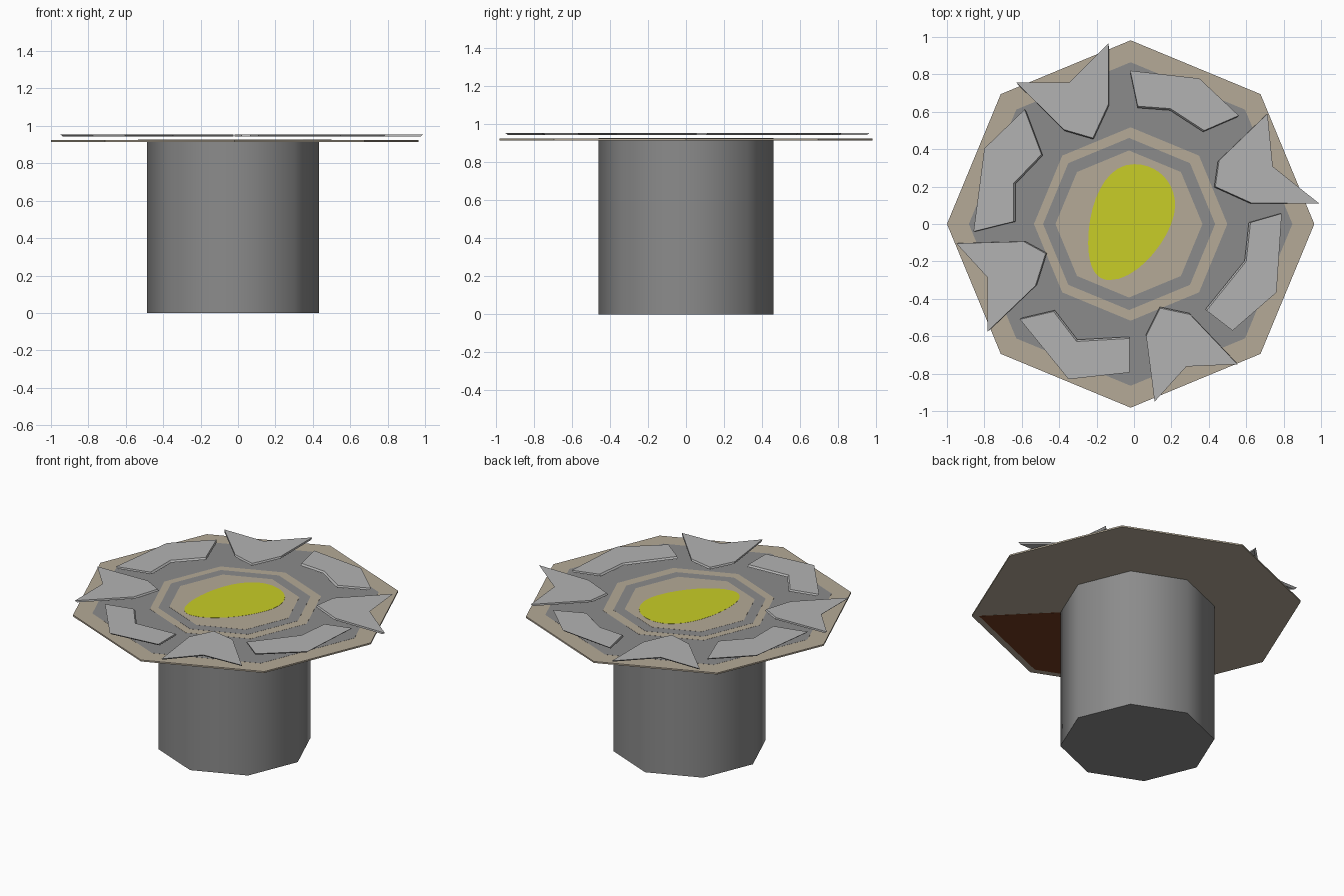
import bpy, bmesh, math
from mathutils import Vector
from mathutils.geometry import interpolate_bezier

if "Cube" in bpy.data.objects:
    bpy.data.objects.remove(bpy.data.objects["Cube"])


def material(name, rgb):
    m = bpy.data.materials.new(name)
    m.diffuse_color = (*rgb, 1)
    m.use_nodes = True
    m.node_tree.nodes["Principled BSDF"].inputs["Base Color"].default_value = m.diffuse_color
    return m


tan = material("tan", (0.46, 0.40, 0.31))
grey = material("dark_grey", (0.26, 0.26, 0.26))
silver = material("light_grey", (0.45, 0.45, 0.45))
yellow = material("yellow", (0.58, 0.61, 0.02))
brown = material("brown", (0.17, 0.045, 0.015))


def prism(name, outline, z0, z1, mat, bottom_scale=1.0):
    """Extrude a flat outline from z0 to z1."""
    bm = bmesh.new()
    low = [bm.verts.new((x * bottom_scale, y * bottom_scale, z0)) for x, y in outline]
    high = [bm.verts.new((x, y, z1)) for x, y in outline]
    bm.faces.new(low)
    bm.faces.new(high)
    n = len(outline)
    for i in range(n):
        j = (i + 1) % n
        bm.faces.new((low[i], low[j], high[j], high[i]))
    bmesh.ops.recalc_face_normals(bm, faces=bm.faces)
    me = bpy.data.meshes.new(name)
    bm.to_mesh(me)
    bm.free()
    me.materials.append(mat)
    ob = bpy.data.objects.new(name, me)
    bpy.context.collection.objects.link(ob)
    return ob


def octagon(r, cx=-0.018):
    return [(cx + r * math.cos(i * math.pi / 4), r * math.sin(i * math.pi / 4))
            for i in range(8)]


# Octagonal pedestal, smooth around its side
pedestal = prism("pedestal", octagon(0.46, -0.026), 0, 0.927, grey)
bpy.context.view_layer.objects.active = pedestal
pedestal.select_set(True)
bpy.ops.object.shade_smooth_by_angle(angle=math.radians(50))

# Plate with nested octagonal bands
prism("plate", octagon(0.982), 0.915, 0.925, tan)
prism("outer_band", octagon(0.865), 0.920, 0.9257, grey)
prism("inner_band", octagon(0.517), 0.920, 0.9264, tan)
prism("center_panel", octagon(0.393, -0.027), 0.920, 0.9277, tan)

# Brown patch under the plate
rim = octagon(0.94)
prism("underside_patch", [(-0.018, 0), rim[5], rim[6], rim[7]], 0.914, 0.916, brown)

# Yellow egg-shaped spot: anchor, two handles, next anchor
segments = [
    ((0, .32), (.13, .32), (.22, .22), (.22, .10)),
    ((.22, .10), (.22, -.05), (.03, -.30), (-.13, -.30)),
    ((-.13, -.30), (-.21, -.30), (-.245, -.22), (-.245, -.10)),
    ((-.245, -.10), (-.245, .10), (-.16, .32), (0, .32)),
]
egg = []
for seg in segments:
    pts = interpolate_bezier(*[Vector((x, y, 0)) for x, y in seg], 11)
    egg += [(p.x, p.y) for p in pts[:-1]]
prism("yellow_spot", egg, 0.920, 0.9285, yellow)

# Irregular floating slabs: pointed ones and curved ones
pointed = [
    [(-.63, .757), (-.345, .757), (-.137, .965), (-.137, .64), (-.22, .46), (-.375, .505)],
    [(.714, .59), (.742, .307), (.99, .11), (.63, .112), (.435, .20), (.455, .34)],
    [(.553, -.75), (.28, -.762), (.11, -.95), (.065, -.60), (.14, -.45), (.30, -.484)],
    [(-.783, -.575), (-.783, -.286), (-.95, -.104), (-.59, -.094), (-.473, -.158), (-.527, -.33)],
]
curved = [
    [(-.02, .82), (.35, .778), (.56, .58), (.375, .50), (.195, .617), (.02, .63)],
    [(.79, .056), (.762, -.366), (.527, -.57), (.388, -.463), (.60, -.20), (.623, .008)],
    [(-.024, -.794), (-.35, -.83), (-.61, -.51), (-.43, -.468), (-.307, -.628), (-.024, -.612)],
    [(-.858, -.04), (-.80, .404), (-.585, .612), (-.495, .372), (-.644, .217), (-.644, .013)],
]
for label, group in (("pointed_slab", pointed), ("curved_slab", curved)):
    for i, outline in enumerate(group):
        prism(f"{label}_{i + 1}", outline, 0.943, 0.954, silver, 0.985)
